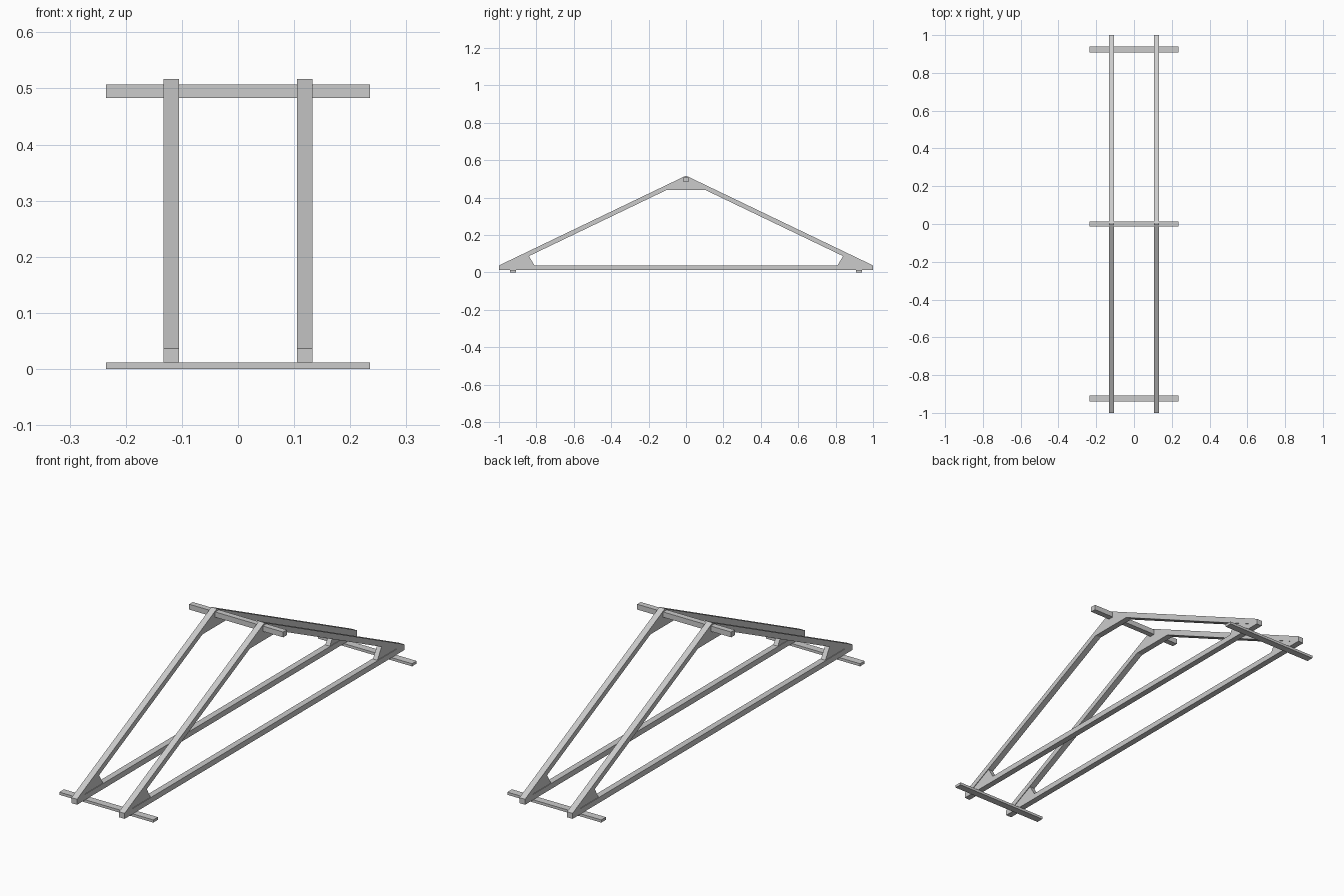
import bpy
import bmesh

cube = bpy.data.objects.get("Cube")
if cube:
    bpy.data.objects.remove(cube, do_unlink=True)

grey = bpy.data.materials.new("plain_grey")
grey.use_nodes = True
colour = (0.6, 0.6, 0.6, 1)
grey.diffuse_color = colour
grey.node_tree.nodes["Principled BSDF"].inputs["Base Color"].default_value = colour


def plate(name, profile, x, width):
    """Extrude a (y, z) outline along x, centred on x."""
    bm = bmesh.new()
    face = bm.faces.new([bm.verts.new((x - width / 2, y, z)) for y, z in profile])
    new = bmesh.ops.extrude_face_region(bm, geom=[face])["geom"]
    verts = [v for v in new if isinstance(v, bmesh.types.BMVert)]
    bmesh.ops.translate(bm, verts=verts, vec=(width, 0, 0))
    bmesh.ops.recalc_face_normals(bm, faces=bm.faces)
    mesh = bpy.data.meshes.new(name)
    bm.to_mesh(mesh)
    bm.free()
    mesh.materials.append(grey)
    obj = bpy.data.objects.new(name, mesh)
    bpy.context.collection.objects.link(obj)
    return obj


def bar(name, y0, y1, z0, z1, x, width):
    return plate(name, [(y0, z0), (y1, z0), (y1, z1), (y0, z1)], x, width)


BOTTOM, CHORD_TOP, APEX = 0.012, 0.037, 0.517
DEPTH = 0.027                      # vertical depth of a rafter
SLOPE = APEX - CHORD_TOP           # rise over a run of 1
WIDTH = 0.028


def underside(y):
    return APEX - DEPTH - SLOPE * abs(y)


for side, x in (("left", 0.119), ("right", -0.119)):
    # Bottom chord
    bar(f"{side}_bottom_chord", -1, 1, BOTTOM, CHORD_TOP, x, WIDTH)

    # Ridge gusset under the rafters
    low = 0.44
    reach = (APEX - DEPTH - low) / SLOPE
    plate(f"{side}_ridge_gusset",
          [(-reach, low), (reach, low), (0, APEX - DEPTH)], x, WIDTH)

    # Rafters and heel gussets at both ends
    toe = 1 - DEPTH / SLOPE
    for end, s in (("front", -1), ("back", 1)):
        plate(f"{side}_{end}_rafter",
              [(s, CHORD_TOP), (0, APEX), (0, APEX - DEPTH), (s * toe, CHORD_TOP)],
              x, WIDTH)
        plate(f"{side}_{end}_heel_gusset",
              [(s * toe, CHORD_TOP), (s * 0.84, underside(0.84)),
               (s * 0.81, CHORD_TOP)], x, WIDTH * 0.8)

# Cross rails joining the two trusses
bar("ridge_rail", -0.013, 0.013, 0.483, 0.507, 0, 0.47)
bar("front_runner", -0.941, -0.908, 0, BOTTOM, 0, 0.47)
bar("back_runner", 0.908, 0.941, 0, BOTTOM, 0, 0.47)
